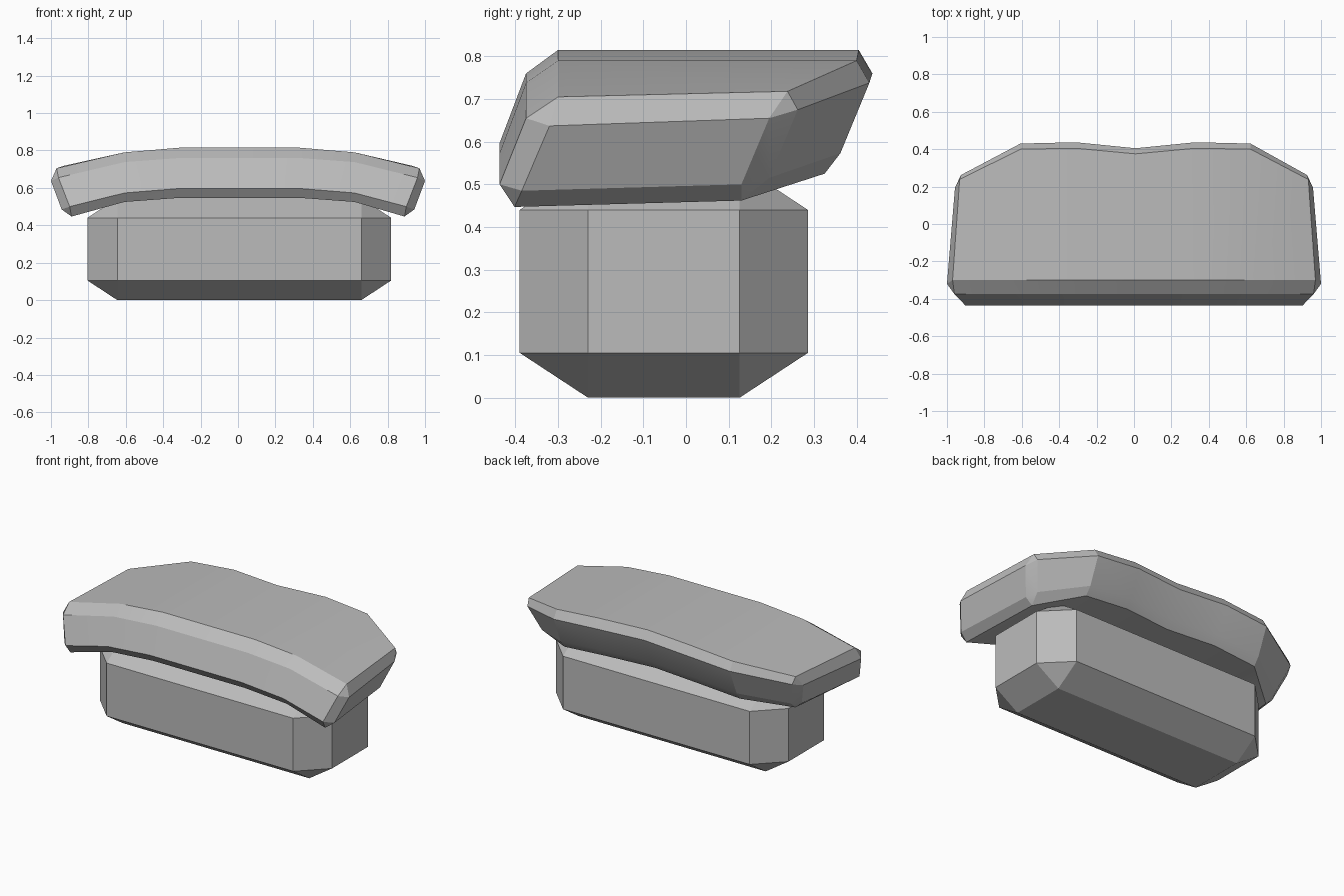
import bpy, bmesh, math

cube = bpy.data.objects.get("Cube")
if cube:
    bpy.data.objects.remove(cube, do_unlink=True)

# One plain grey for everything
grey = bpy.data.materials.new("plain grey")
grey.use_nodes = True
GREY = (0.5, 0.5, 0.5, 1)
grey.diffuse_color = GREY
grey.node_tree.nodes["Principled BSDF"].inputs["Base Color"].default_value = GREY


def finish(bm, name, smooth):
    bmesh.ops.recalc_face_normals(bm, faces=bm.faces)
    mesh = bpy.data.meshes.new(name)
    bm.to_mesh(mesh)
    bm.free()
    obj = bpy.data.objects.new(name, mesh)
    bpy.context.collection.objects.link(obj)
    mesh.materials.append(grey)
    if smooth:
        bpy.ops.object.select_all(action="DESELECT")
        obj.select_set(True)
        bpy.context.view_layer.objects.active = obj
        bpy.ops.object.shade_smooth_by_angle(angle=math.radians(20))
    return obj


# Base block: a box with every edge and corner cut off
def make_base():
    bm = bmesh.new()
    cut, mid_x, mid_y = 0.16, 0.007, -0.052
    rx, ry = 0.652, 0.178
    for sx in (-1, 1):
        for sy in (-1, 1):
            x, y = mid_x + sx * rx, mid_y + sy * ry
            for z in (0, 0.545):
                bm.verts.new((x, y, z))
            for z in (0.105, 0.44):
                bm.verts.new((x + sx * cut, y, z))
                bm.verts.new((x, y + sy * cut, z))
    bmesh.ops.convex_hull(bm, input=bm.verts)
    bmesh.ops.dissolve_limit(bm, angle_limit=0.02, verts=bm.verts, edges=bm.edges)
    return finish(bm, "base_block", False)


# Right half outlines of the pad, front middle round to back middle
SHIFT = 0.008


def outline(front_y, heights, ends, back_y):
    high, low = heights
    front = [(0, front_y, high), (0.32, front_y, high), (0.615, front_y, low)]
    back = [(0.615, back_y[0], low), (0.32, back_y[1], high), (0, back_y[2], high)]
    return front + ends + back


tf, tb = (0.97, -0.30, 0.705), (0.932, 0.238, 0.718)
bf, bb = (0.89, -0.402, 0.447), (0.855, 0.13, 0.462)
levels = [
    outline(-0.30, (0.815, 0.79), [tf, tf, tb, tb], (0.40, 0.405, 0.375)),
    outline(-0.375, (0.76, 0.738),
            [(0.96, -0.375, 0.655), (1, -0.32, 0.637),
             (0.957, 0.195, 0.655), (0.925, 0.262, 0.675)], (0.43, 0.437, 0.405)),
    outline(-0.437, (0.597, 0.573),
            [(0.90, -0.437, 0.50), (0.943, -0.385, 0.485),
             (0.90, 0.13, 0.50), (0.87, 0.195, 0.515)], (0.362, 0.367, 0.335)),
    outline(-0.40, (0.547, 0.525), [bf, bf, bb, bb], (0.325, 0.33, 0.30)),
]


# Arched pad: outlines stacked, bridged and capped strip by strip
def make_pad():
    bm = bmesh.new()
    for side in (-1, 1):
        rings = []
        for level in levels:
            rings.append([bm.verts.new((side * x + (SHIFT if x < 0.7 else 0), y, z))
                          for x, y, z in level])
        n = len(rings[0])
        for upper, lower in zip(rings, rings[1:]):
            for i in range(n - 1):
                bm.faces.new((upper[i], upper[i + 1], lower[i + 1], lower[i]))
        for ring in (rings[0], rings[-1]):
            for i in range(3):
                bm.faces.new((ring[i], ring[i + 1], ring[n - 2 - i], ring[n - 1 - i]))
    bmesh.ops.remove_doubles(bm, verts=bm.verts, dist=0.0005)
    return finish(bm, "arched_pad", True)


make_base()
make_pad()
